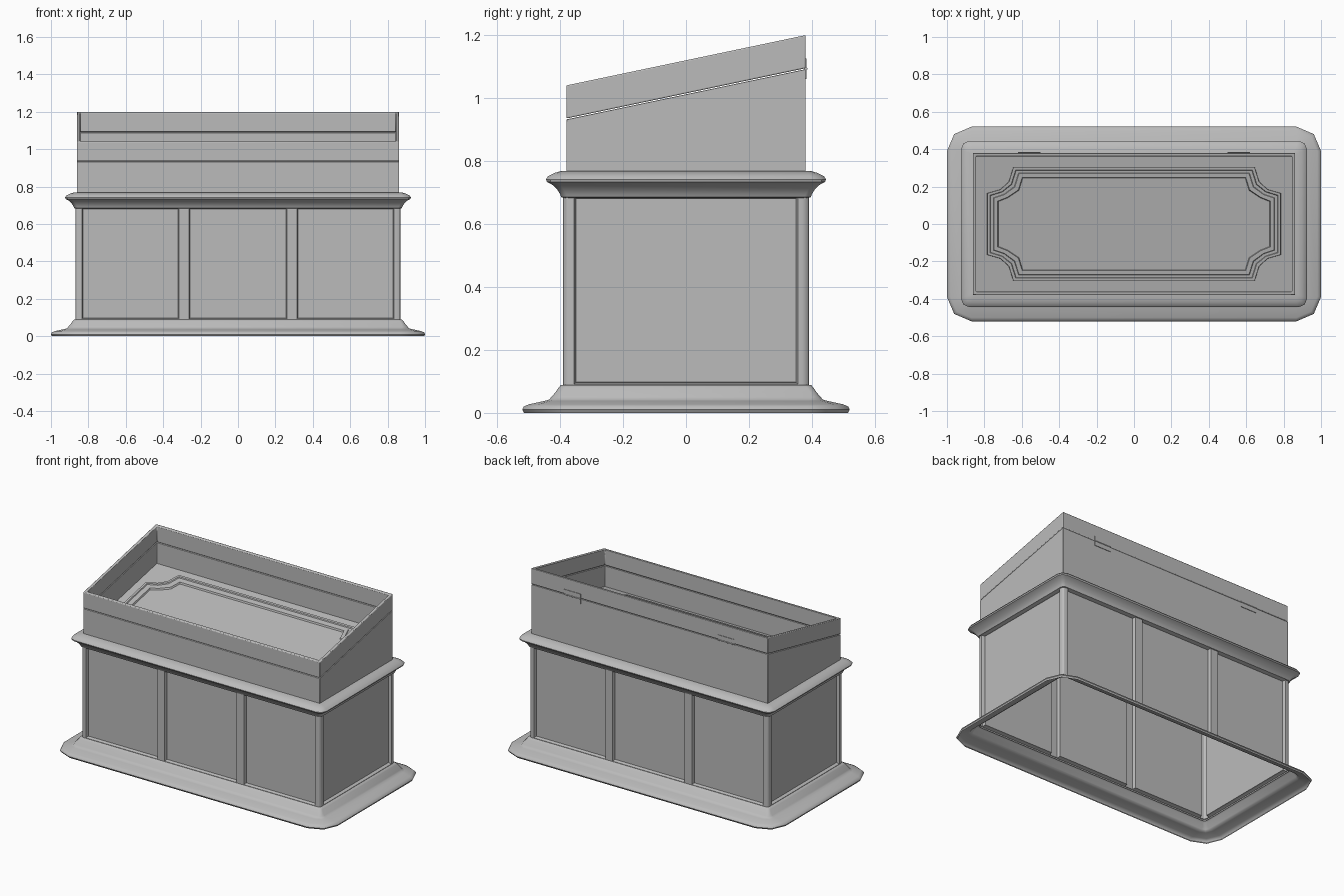
import bpy, bmesh, math
from mathutils import Matrix, Vector

cube = bpy.data.objects.get("Cube")
if cube:
    bpy.data.objects.remove(cube, do_unlink=True)

grey = bpy.data.materials.new("plain_grey")
grey.use_nodes = True
grey.diffuse_color = (0.5, 0.5, 0.5, 1)
grey.node_tree.nodes["Principled BSDF"].inputs["Base Color"].default_value = (0.5, 0.5, 0.5, 1)

BODY_X, BODY_Y = 0.87, 0.39      # cabinet half sizes
CASE_X, CASE_Y = 0.862, 0.38     # display case half sizes
WALL = 0.018


def slope(y):
    """Height of the slanted rim."""
    return 1.12 + 0.21 * y


def finish(name, bm, angle=30, bevel=0):
    mesh = bpy.data.meshes.new(name)
    bm.to_mesh(mesh)
    bm.free()
    mesh.materials.append(grey)
    ob = bpy.data.objects.new(name, mesh)
    bpy.context.collection.objects.link(ob)
    if bevel:
        mod = ob.modifiers.new("soft_edges", "BEVEL")
        mod.width = bevel
        mod.segments = 2
    bpy.ops.object.select_all(action="DESELECT")
    ob.select_set(True)
    bpy.context.view_layer.objects.active = ob
    bpy.ops.object.shade_smooth_by_angle(angle=math.radians(angle))
    return ob


def loft(name, loops, closed=False, cap=False, **kw):
    """Skin a stack of equal closed loops."""
    bm = bmesh.new()
    rows = [[bm.verts.new(p) for p in loop] for loop in loops]
    pairs = list(zip(rows, rows[1:]))
    if closed:
        pairs.append((rows[-1], rows[0]))
    for a, b in pairs:
        for i in range(len(a)):
            j = (i + 1) % len(a)
            bm.faces.new((a[i], a[j], b[j], b[i]))
    if cap:
        bm.faces.new(rows[-1])
    if closed:
        bmesh.ops.recalc_face_normals(bm, faces=bm.faces)
    return finish(name, bm, **kw)


def four_corners(quarter):
    """Mirror a corner's points, listed counter-clockwise, into a full outline."""
    out = []
    for sx, sy in ((1, 1), (-1, 1), (-1, -1), (1, -1)):
        pts = quarter if sx * sy > 0 else quarter[::-1]
        out += [(sx * x, sy * y) for x, y in pts]
    return out


def moulding(name, profile):
    """Sweep (projection, height, corner radius) around the cabinet."""
    loops = []
    for d, z, r in profile:
        x, y = BODY_X + d, BODY_Y + d
        quarter = [(x, y - r), (x - 0.3 * r, y - 0.3 * r), (x - r, y)]
        loops.append([(px, py, z) for px, py in four_corners(quarter)])
    return loft(name, loops, angle=40)


# Hollow plinth and cornice
moulding("plinth", [
    (0.125, 0, 0.13), (0.13, 0.01, 0.13), (0.126, 0.02, 0.13), (0.11, 0.027, 0.11),
    (0.06, 0.038, 0.06), (0.045, 0.042, 0.04), (0.038, 0.05, 0.03), (0.025, 0.065, 0.02),
    (0.015, 0.08, 0.02), (0.008, 0.088, 0.02), (-0.004, 0.09, 0.02)])
moulding("cornice", [
    (-0.004, 0.682, 0.02), (0.006, 0.685, 0.02), (0.01, 0.695, 0.02), (0.018, 0.708, 0.02),
    (0.034, 0.724, 0.025), (0.044, 0.73, 0.03), (0.052, 0.734, 0.04), (0.055, 0.742, 0.045),
    (0.048, 0.752, 0.045), (0.028, 0.762, 0.03), (0.008, 0.768, 0.02), (-0.03, 0.77, 0.01)])

# Cabinet shell: posts and recessed panels on four walls
bm = bmesh.new()
panels = []
heights = [0.08, 0.092, 0.686, 0.7]
long_wall = [-BODY_X, -0.835, -0.315, -0.262, 0.262, 0.315, 0.835, BODY_X]
short_wall = [-BODY_Y, -0.355, 0.355, BODY_Y]
for turn in range(4):
    breaks, dist = (short_wall, BODY_X) if turn % 2 else (long_wall, BODY_Y)
    rot = Matrix.Rotation(turn * math.pi / 2, 3, "Z")
    grid = [[bm.verts.new(rot @ Vector((u, -dist, z))) for u in breaks] for z in heights]
    for r in range(3):
        for c in range(len(breaks) - 1):
            face = bm.faces.new((grid[r][c], grid[r][c + 1], grid[r + 1][c + 1], grid[r + 1][c]))
            if r == 1 and c % 2 == 1:
                panels.append(face)
for thick, depth in ((0.009, -0.004), (0.006, -0.01), (0.002, -0.01)):
    bmesh.ops.inset_individual(bm, faces=panels, thickness=thick, depth=depth)
bmesh.ops.remove_doubles(bm, verts=bm.verts, dist=0.0005)
corners = [e for e in bm.edges if all(
    abs(abs(v.co.x) - BODY_X) < 0.001 and abs(abs(v.co.y) - BODY_Y) < 0.001 for v in e.verts)]
bmesh.ops.bevel(bm, geom=corners, offset=0.02, segments=3, profile=0.5, affect="EDGES")
finish("cabinet_body", bm)


def case_frame(name, low, high, bevel):
    """Four thin walls between two height functions."""
    def loop(inset, height):
        x, y = CASE_X - inset, CASE_Y - inset
        return [(px, py, height(py)) for px, py in four_corners([(x, y)])]
    return loft(name, [loop(0, low), loop(0, high), loop(WALL, high), loop(WALL, low)],
                closed=True, bevel=bevel)


# Display case and lid frame, split by a fine seam
case_frame("case_walls", lambda y: 0.765, lambda y: slope(y) - 0.108, 0.002)
case_frame("lid_frame", lambda y: slope(y) - 0.105, slope, 0.004)


# Slanted deck inside the case
def deck_z(y):
    return slope(y) - 0.245


x, y = CASE_X - WALL / 2, CASE_Y - WALL / 2
edge = four_corners([(x, y)])
loft("display_deck", [[(px, py, deck_z(py) - 0.01) for px, py in edge],
                      [(px, py, deck_z(py)) for px, py in edge]], cap=True)

# Raised border with scooped corners on the deck
outer = [(0.785, 0.165), (0.715, 0.185), (0.67, 0.225), (0.645, 0.305)]
inner = [(0.725, 0.12), (0.675, 0.14), (0.615, 0.18), (0.595, 0.245)]
border = []
for t, h in ((0, 0), (0.02, 0.012), (0.25, 0.012), (0.3, 0.006),
             (0.55, 0.006), (0.6, 0.01), (0.94, 0.01), (1, 0)):
    quarter = [(a + (c - a) * t, b + (d - b) * t) for (a, b), (c, d) in zip(outer, inner)]
    border.append([(px, py, deck_z(py) + h) for px, py in four_corners(quarter)])
loft("deck_border", border)

# Hinges across the rear seam
for side, sx in (("left", 1), ("right", -1)):
    bm = bmesh.new()
    place = Matrix.Translation((sx * 0.56, CASE_Y + 0.001, slope(CASE_Y) - 0.107))
    bmesh.ops.create_cube(bm, size=1, matrix=place @ Matrix.Diagonal((0.12, 0.005, 0.065, 1)))
    bmesh.ops.create_cone(bm, cap_ends=True, segments=10, radius1=0.005, radius2=0.005, depth=0.12,
                          matrix=place @ Matrix.Rotation(math.pi / 2, 4, "Y"))
    finish("hinge_" + side, bm)
